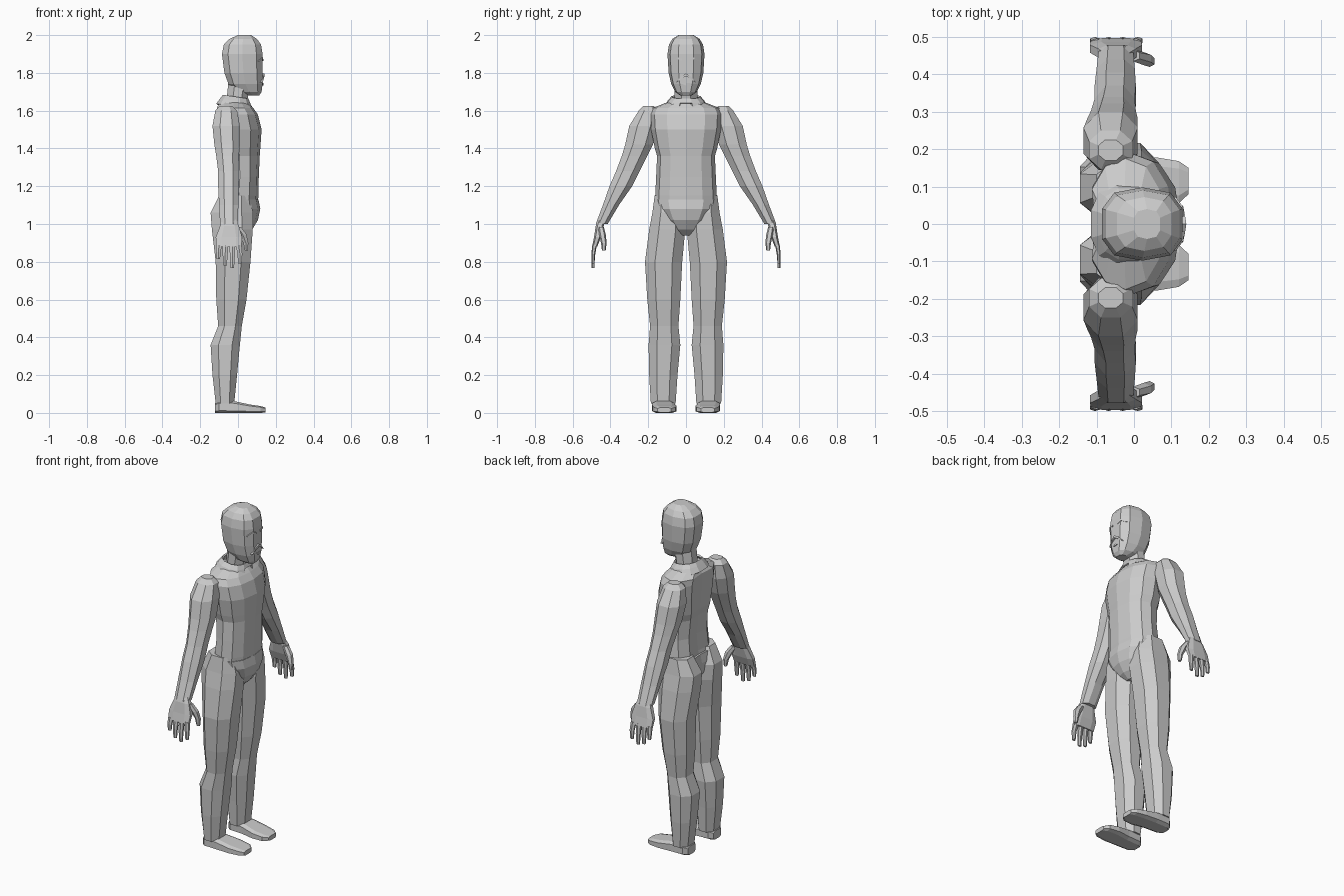
import bpy, bmesh, math


def finish(name, bm, mirror=False):
    bmesh.ops.recalc_face_normals(bm, faces=bm.faces)
    me = bpy.data.meshes.new(name)
    bm.to_mesh(me)
    bm.free()
    ob = bpy.data.objects.new(name, me)
    bpy.context.collection.objects.link(ob)
    if mirror:
        m = ob.modifiers.new("mirror", "MIRROR")
        m.use_axis = (False, True, False)
    return ob


def loft(bm, rows, n=8, power=2.4, half=True, axis="z", tilt=0, groove=0, cap=True):
    """Skin rows of (position, a0, a1, b0, b1) extents with n-sided rounded sections."""
    off = 0.5 if half else 0
    pts = []
    for i in range(n):
        a = 2 * math.pi * (i + off) / n
        c, s = math.cos(a), math.sin(a)
        pts.append([math.copysign(abs(v) ** (2 / power), v) for v in (c, s)])
    mu, mv = max(p[0] for p in pts), max(p[1] for p in pts)
    rings = []
    for t, a0, a1, b0, b1 in rows:
        ring = []
        for i, (u, v) in enumerate(pts):
            a = (a0 + a1) / 2 + u / mu * (a1 - a0) / 2
            b = (b0 + b1) / 2 + v / mv * (b1 - b0) / 2
            if groove and i == n // 2:
                a += groove
            co = (a, b, t + tilt * a) if axis == "z" else (t, a, b)
            ring.append(bm.verts.new(co))
        rings.append(ring)
    for r, q in zip(rings, rings[1:]):
        for i in range(n):
            j = (i + 1) % n
            bm.faces.new((r[i], r[j], q[j], q[i]))
    if cap:
        bm.faces.new(rings[0])
        bm.faces.new(rings[-1])
    return rings


def part(name, rows, mirror=False, **kw):
    bm = bmesh.new()
    loft(bm, rows, **kw)
    return finish(name, bm, mirror)


def centred(rows):
    return [(z, x0, x1, -w, w) for z, x0, x1, w in rows]


# head and neck
part("head", centred([
    (1.68, .05, .112, .03), (1.70, -.01, .125, .058), (1.74, -.05, .13, .078),
    (1.80, -.072, .13, .092), (1.90, -.085, .13, .098), (1.95, -.075, .122, .09),
    (1.98, -.045, .10, .072), (2.0, .0, .07, .04)]), n=10, power=2.7)
part("neck", centred([(1.58, -.075, .05, .07), (1.66, -.06, .05, .06),
                      (1.76, -.05, .07, .06)]), n=8, power=2)

# open collar, higher at the back, split at the throat
bm = bmesh.new()
rings = loft(bm, centred([(1.62, -.115, .075, .11), (1.65, -.095, .065, .095),
                          (1.672, -.08, .055, .075)]), n=12, tilt=-.15, cap=False)
front = max(bm.faces, key=lambda f: f.calc_center_median().x)
bm.faces.remove(front)
finish("collar", bm).modifiers.new("thickness", "SOLIDIFY").thickness = .01

# shirt body with a shallow spine groove
part("shirt", centred([
    (1.10, -.11, .105, .165), (1.15, -.10, .108, .163), (1.25, -.09, .11, .158),
    (1.36, -.10, .115, .153), (1.40, -.11, .118, .165), (1.50, -.12, .125, .185),
    (1.58, -.125, .105, .19), (1.615, -.125, .08, .175), (1.65, -.10, .05, .085)]),
    n=12, power=2.2, half=False, groove=.02)

# pelvis tapering to the crotch
part("pelvis", centred([
    (1.13, -.115, .108, .166), (1.08, -.125, .118, .155), (1.02, -.12, .105, .12),
    (.97, -.09, .075, .075), (.94, -.05, .04, .03)]), n=12, half=False, groove=.02)

# trouser legs
part("trouser_leg", [
    (1.15, -.10, .06, .04, .166), (1.06, -.145, .08, .012, .178),
    (.97, -.138, .078, .004, .195), (.80, -.118, .066, .02, .217),
    (.60, -.115, .045, .03, .205), (.46, -.105, .02, .04, .19),
    (.36, -.145, .01, .03, .198), (.20, -.135, -.005, .045, .195),
    (.05, -.118, -.02, .055, .186)], mirror=True, n=8, power=2.3)

# shoes, skinned from heel to toe
part("shoe", [
    (-.122, .085, .155, 0, .05), (-.10, .066, .178, 0, .065),
    (-.02, .062, .18, 0, .062), (.06, .05, .178, 0, .045),
    (.12, .056, .168, 0, .036), (.146, .08, .15, .002, .028)],
    mirror=True, axis="x", n=8, power=4)

# sleeves
part("sleeve", [
    (1.625, -.095, -.03, .17, .225), (1.60, -.12, -.005, .145, .25),
    (1.52, -.135, .01, .145, .30), (1.42, -.125, .01, .175, .322),
    (1.36, -.115, .005, .205, .34), (1.28, -.105, .002, .245, .37),
    (1.20, -.105, .005, .285, .405), (1.10, -.10, .002, .355, .44),
    (1.00, -.095, -.002, .415, .478)], mirror=True, n=8, power=2.2)

# hand: palm, four fingers and a hooked thumb
bm = bmesh.new()
loft(bm, [(1.03, -.08, -.015, .425, .465), (.99, -.095, .005, .435, .478),
          (.93, -.118, .022, .45, .487), (.88, -.115, .018, .47, .497)], power=3)
for x, tip, lean in [(-.10, .815, -.004), (-.066, .78, -.002), (-.03, .768, .0), (.004, .79, .006)]:
    mid = (tip + .89) / 2
    loft(bm, [(.89, x - .015, x + .015, .472, .496),
              (mid, x + lean - .013, x + lean + .013, .482, .5),
              (tip, x + lean - .009, x + lean + .009, .485, .499)], n=6)
loft(bm, [(.985, -.02, .015, .435, .465), (.945, .005, .045, .425, .46),
          (.90, .028, .055, .42, .45), (.86, .036, .052, .425, .445)], n=6)
finish("hand", bm, mirror=True)


# facial features: thin raised strips bent along short paths
def strip(name, path, width, depth, mirror=True):
    bm = bmesh.new()
    cols = []
    for k, (x, y, z) in enumerate(path):
        w = width * (.3 if k == len(path) - 1 else 1) / 2
        cols.append([bm.verts.new(p) for p in (
            (x, y, z - w), (x + depth, y, z - w), (x + depth, y, z + w), (x, y, z + w))])
    for a, b in zip(cols, cols[1:]):
        for i in range(4):
            j = (i + 1) % 4
            bm.faces.new((a[i], a[j], b[j], b[i]))
    bm.faces.new(cols[0])
    bm.faces.new(cols[-1])
    finish(name, bm, mirror)


strip("eyebrow", [(.122, .02, 1.868), (.12, .045, 1.878), (.10, .072, 1.862)], .01, .012)
strip("moustache", [(.124, 0, 1.79), (.12, .025, 1.775), (.115, .05, 1.75)], .014, .016)
strip("lip", [(.124, 0, 1.74), (.118, .025, 1.745)], .012, .012)
